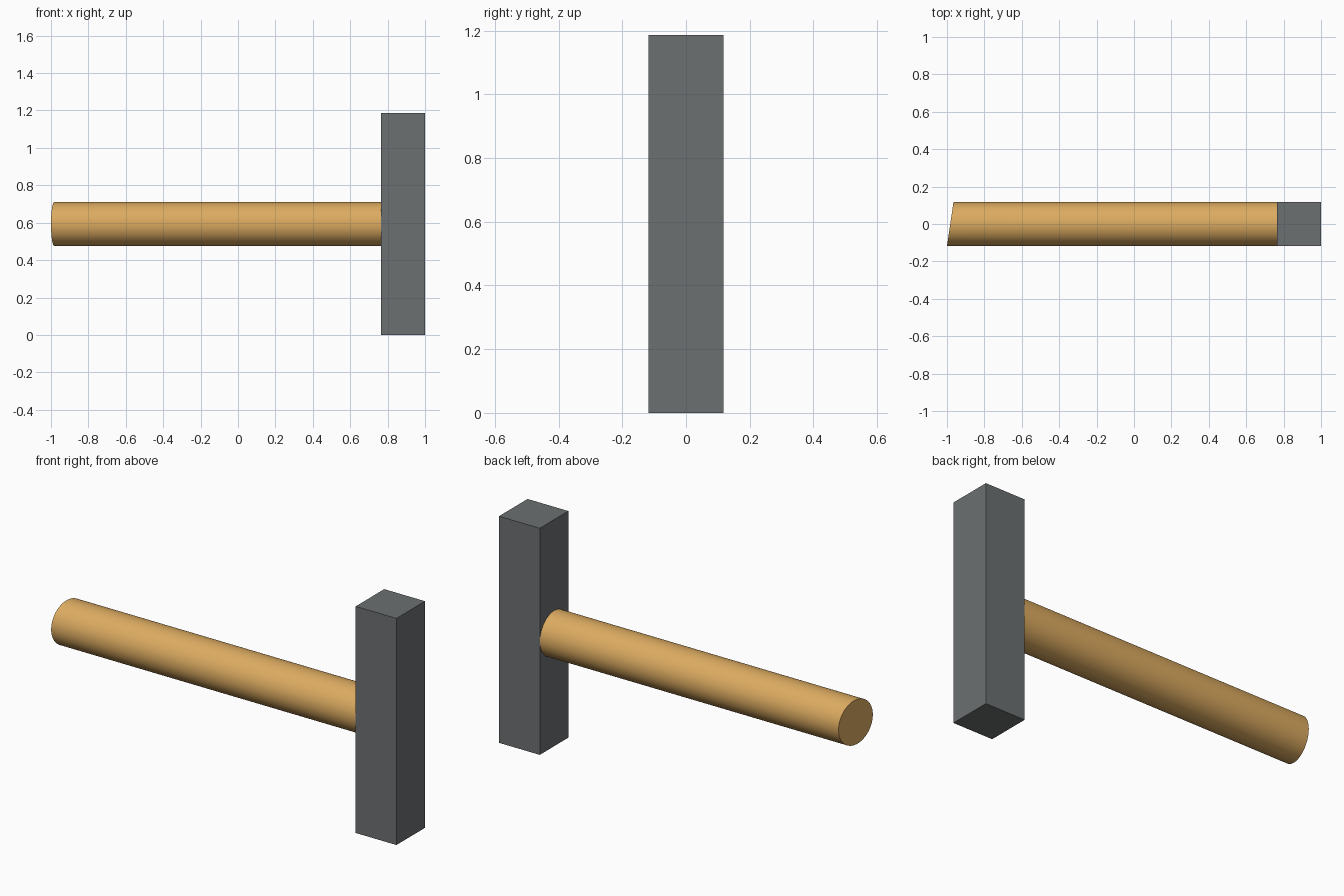
import bpy
from math import pi

cube = bpy.data.objects.get("Cube")
if cube:
    bpy.data.objects.remove(cube, do_unlink=True)


def material(name, rgb, roughness):
    mat = bpy.data.materials.new(name)
    mat.use_nodes = True
    mat.diffuse_color = (*rgb, 1)
    shader = mat.node_tree.nodes["Principled BSDF"]
    shader.inputs["Base Color"].default_value = (*rgb, 1)
    shader.inputs["Roughness"].default_value = roughness
    return mat


wood = material("warm_wood", (0.72, 0.41, 0.12), 0.6)
steel = material("grey_steel", (0.15, 0.16, 0.165), 0.5)

HEIGHT = 1.186
HALF = 0.118          # half width of the head and radius of the handle
HEAD_X = 1 - 2 * HALF  # face where the handle meets the head
SLANT = 0.035         # offset across the cut end of the handle

# Head: upright square block
bpy.ops.mesh.primitive_cube_add(size=1, location=(1 - HALF, 0, HEIGHT / 2))
head = bpy.context.object
head.name = "hammer_head"
head.dimensions = (2 * HALF, 2 * HALF, HEIGHT)
bpy.ops.object.transform_apply(location=False, rotation=False, scale=True)
head.data.materials.append(steel)

# Handle: round bar along x
length = HEAD_X + 1 - SLANT / 2
bpy.ops.mesh.primitive_cylinder_add(
    vertices=64, radius=HALF - 0.001, depth=length,
    location=(HEAD_X - length / 2, 0, HEIGHT / 2), rotation=(0, pi / 2, 0))
handle = bpy.context.object
handle.name = "hammer_handle"
bpy.ops.object.transform_apply(location=False, rotation=True, scale=False)
handle.data.materials.append(wood)

# Slanted cut at the free end
for v in handle.data.vertices:
    if v.co.x < 0:
        v.co.x += v.co.y / HALF * SLANT / 2

bpy.ops.object.shade_smooth_by_angle()
